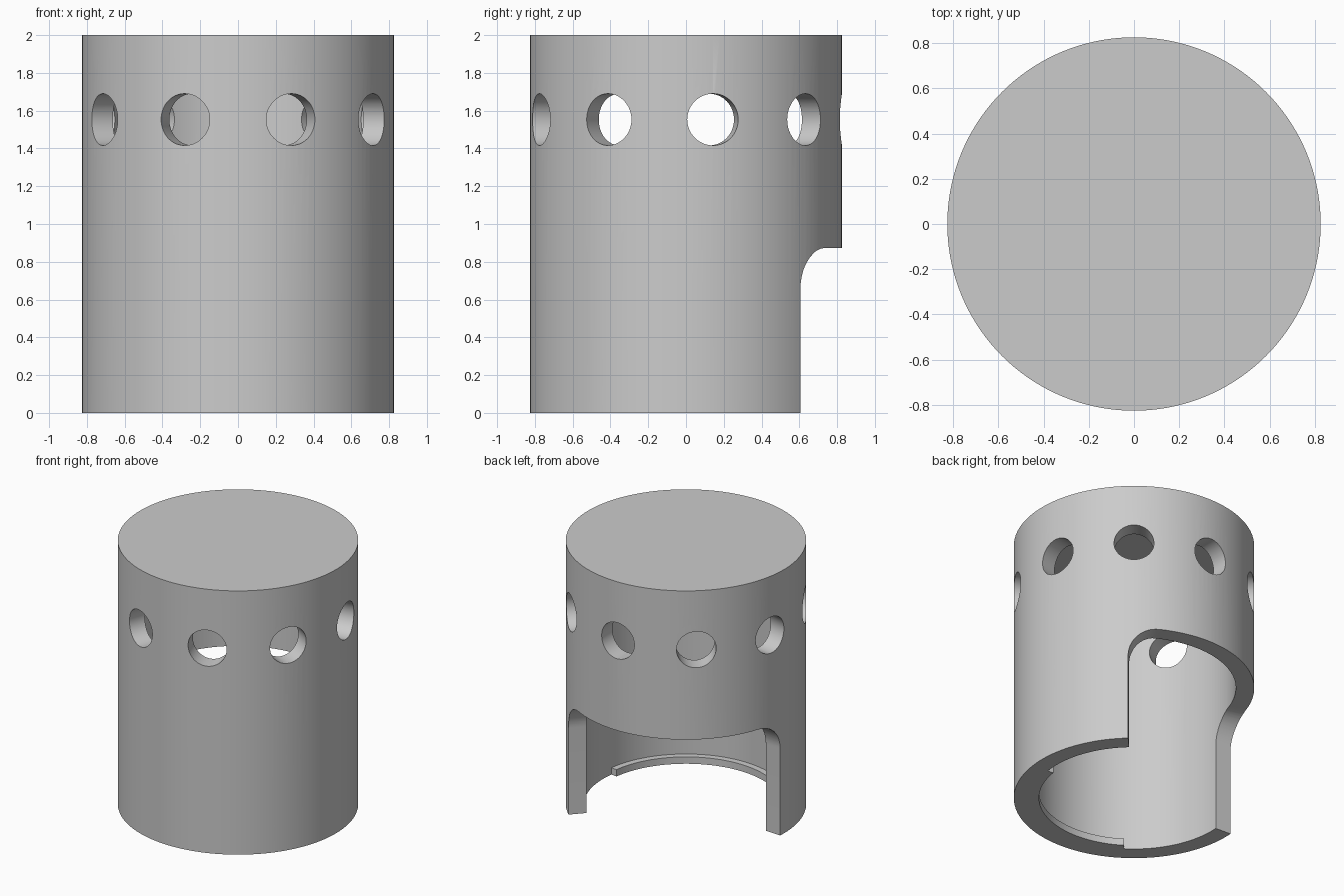
import bpy, bmesh, math
from mathutils import Matrix

if "Cube" in bpy.data.objects:
    bpy.data.objects.remove(bpy.data.objects["Cube"])

OUTER, BORE, HEIGHT, ROOF = 0.826, 0.70, 2.0, 1.875
SEGMENTS = 144

grey = bpy.data.materials.new("plain grey")
grey.use_nodes = True
grey.diffuse_color = (0.6, 0.6, 0.6, 1)
grey.node_tree.nodes["Principled BSDF"].inputs["Base Color"].default_value = (0.6, 0.6, 0.6, 1)


def make_object(name, bm):
    bmesh.ops.recalc_face_normals(bm, faces=bm.faces)
    mesh = bpy.data.meshes.new(name)
    bm.to_mesh(mesh)
    bm.free()
    mesh.materials.append(grey)
    obj = bpy.data.objects.new(name, mesh)
    bpy.context.collection.objects.link(obj)
    return obj


def polar(radius, angle, z):
    return (radius * math.cos(angle), radius * math.sin(angle), z)


def ring_sector(name, inner, outer, bottom, columns):
    """Curved block; columns lists (angle, top height)."""
    bm = bmesh.new()
    rings = [[bm.verts.new(polar(r, a, z)) for r, z in
              ((inner, bottom), (outer, bottom), (outer, top), (inner, top))]
             for a, top in columns]
    for one, two in zip(rings, rings[1:]):
        for i in range(4):
            j = (i + 1) % 4
            bm.faces.new((one[i], one[j], two[j], two[i]))
    bm.faces.new(rings[0])
    bm.faces.new(rings[-1])
    return make_object(name, bm)


# Hollow body: closed on top, open underneath
bm = bmesh.new()
rings = [[bm.verts.new(polar(r, math.tau * i / SEGMENTS, z)) for i in range(SEGMENTS)]
         for r, z in ((BORE, ROOF), (BORE, 0), (OUTER, 0), (OUTER, HEIGHT))]
for one, two in zip(rings, rings[1:]):
    for i in range(SEGMENTS):
        j = (i + 1) % SEGMENTS
        bm.faces.new((one[i], one[j], two[j], two[i]))
bm.faces.new(rings[0])
bm.faces.new(rings[-1])
body = make_object("hollow_body", bm)

# Cutter for the ring of nine round holes
bm = bmesh.new()
for k in range(9):
    turn = Matrix.Rotation(math.radians(90 + 40 * k), 4, "Z")
    place = Matrix.Translation((0.75, 0, 1.553)) @ Matrix.Rotation(math.pi / 2, 4, "Y")
    bmesh.ops.create_cone(bm, cap_ends=True, segments=64, radius1=0.137, radius2=0.137,
                          depth=0.4, matrix=turn @ place)
holes = make_object("hole_cutter", bm)

# Cutter for the wrapped opening with rounded upper corners
start, end, top, fillet = math.radians(47.2), math.radians(176.6), 0.872, 0.215
corner = [(fillet / OUTER * (1 - math.cos(t)), top - fillet + fillet * math.sin(t))
          for t in (math.pi / 2 * i / 14 for i in range(15))]
first, last = start + corner[-1][0], end - corner[-1][0]
columns = [(start + a, z) for a, z in corner]
columns += [(first + (last - first) * i / 40, top) for i in range(1, 40)]
columns += [(end - a, z) for a, z in reversed(corner)]
opening = ring_sector("opening_cutter", 0.55, 0.95, -0.2, columns)

# Cut the body, then discard the cutters
for cutter in (holes, opening):
    cutter.hide_render = True
    mod = body.modifiers.new(cutter.name, "BOOLEAN")
    mod.operation, mod.solver, mod.object = "DIFFERENCE", "EXACT", cutter
bpy.context.view_layer.update()
cut = bpy.data.meshes.new_from_object(body.evaluated_get(bpy.context.evaluated_depsgraph_get()))
body.modifiers.clear()
body.data = cut
for cutter in (holes, opening):
    bpy.data.objects.remove(cutter)

# Inner lip along the bottom, facing the opening
lip = ring_sector("inner_lip", 0.653, BORE + 0.001, 0,
                  [(math.radians(-124 + 116 * i / 48), 0.052) for i in range(49)])

# Smooth curves, crisp edges
bpy.ops.object.select_all(action="DESELECT")
for obj in (body, lip):
    obj.select_set(True)
bpy.context.view_layer.objects.active = body
bpy.ops.object.shade_smooth_by_angle(angle=math.radians(30))
